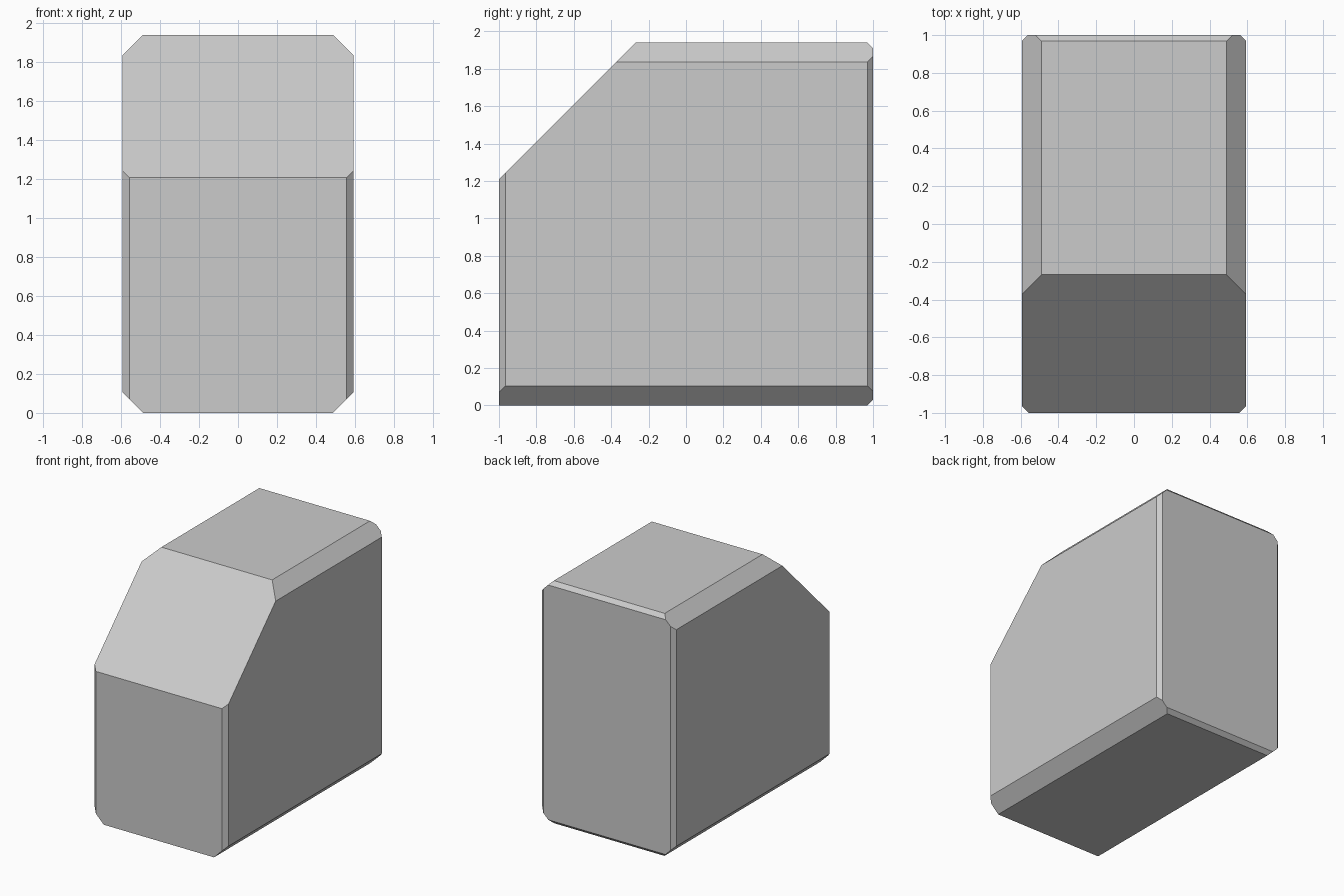
import bpy
import bmesh
from mathutils import Vector

if "Cube" in bpy.data.objects:
    bpy.data.objects.remove(bpy.data.objects["Cube"])

W, D, H = 0.593, 1.0, 1.94   # half width, half depth, height

bm = bmesh.new()
bmesh.ops.create_cube(bm, size=1)
for v in bm.verts:
    v.co = (v.co.x * 2 * W, v.co.y * 2 * D, (v.co.z + 0.5) * H)


def cut(point, normal):
    """Slice off everything beyond a plane and cap the opening."""
    geom = bm.verts[:] + bm.edges[:] + bm.faces[:]
    res = bmesh.ops.bisect_plane(bm, geom=geom, dist=1e-6, plane_co=Vector(point),
                                 plane_no=Vector(normal).normalized(), clear_outer=True)
    edges = [e for e in res["geom_cut"] if isinstance(e, bmesh.types.BMEdge)]
    bmesh.ops.contextual_create(bm, geom=edges)


# large sloped front
cut((0, -D, 1.208), (0, -1, 1))

# long side chamfers and narrow vertical corner chamfers, both sides
for s in (-1, 1):
    cut((s * W, 0, H - 0.103), (s, 0, 1))
    cut((s * W, 0, 0.105), (s, 0, -1))
    cut((s * W, -D + 0.035, 0), (s, -1, 0))
    cut((s * W, D - 0.03, 0), (s, 1, 0))

# narrow chamfers along the back, top and bottom
cut((0, D, H - 0.031), (0, 1, 1))
cut((0, D, 0.031), (0, 1, -1))

bmesh.ops.recalc_face_normals(bm, faces=bm.faces[:])
mesh = bpy.data.meshes.new("chamfered_block")
bm.to_mesh(mesh)
bm.free()
block = bpy.data.objects.new("chamfered_block", mesh)
bpy.context.collection.objects.link(block)
